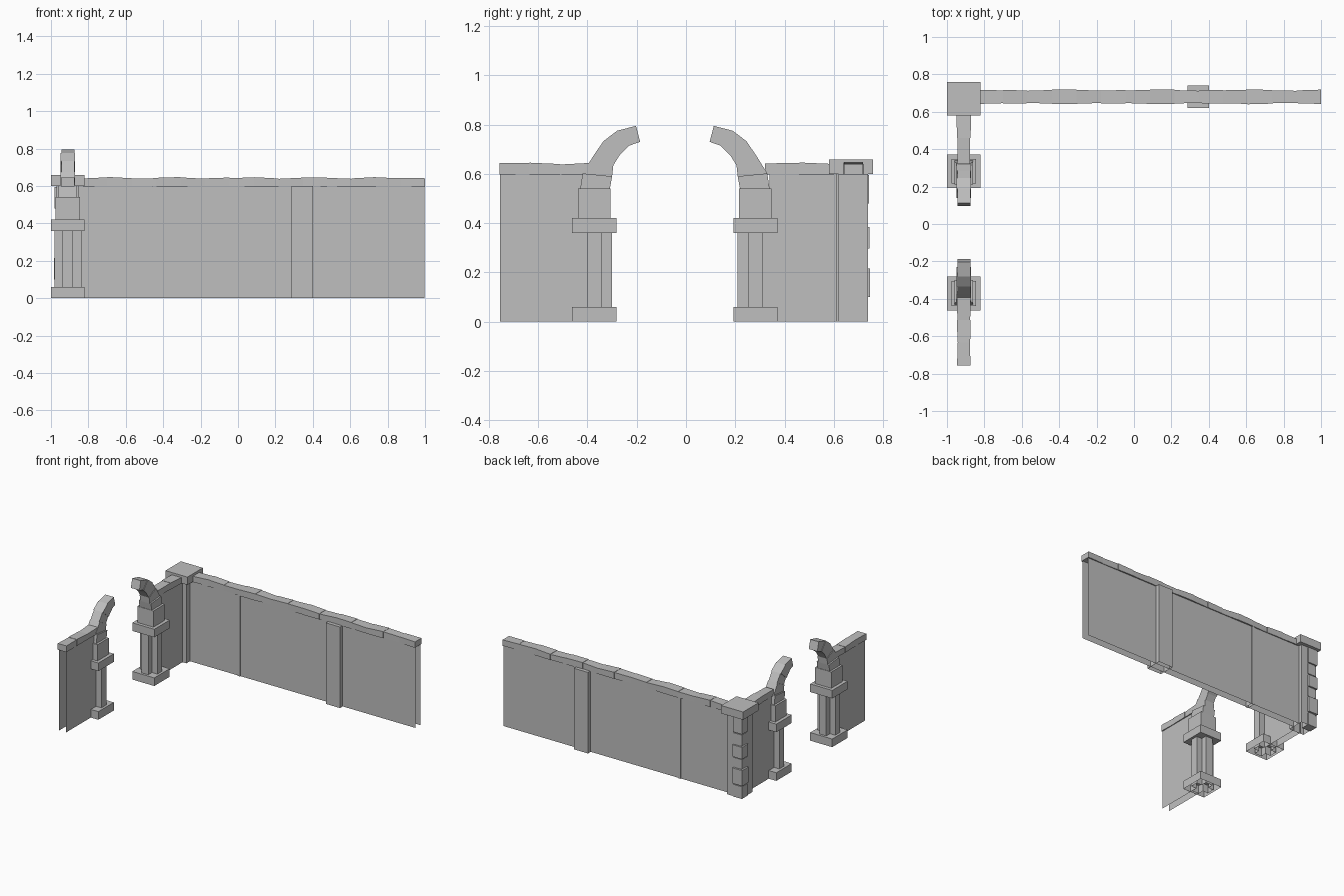
import bpy, bmesh, math
from mathutils import Vector

cube = bpy.data.objects.get("Cube")
if cube:
    bpy.data.objects.remove(cube, do_unlink=True)

stone = bpy.data.materials.new("grey_stone")
stone.use_nodes = True
grey = (0.52, 0.52, 0.52, 1)
stone.diffuse_color = grey
bsdf = stone.node_tree.nodes["Principled BSDF"]
bsdf.inputs["Base Color"].default_value = grey
bsdf.inputs["Roughness"].default_value = 0.9


def finish(name, bm):
    mesh = bpy.data.meshes.new(name)
    bmesh.ops.recalc_face_normals(bm, faces=bm.faces)
    bm.to_mesh(mesh)
    bm.free()
    mesh.materials.append(stone)
    obj = bpy.data.objects.new(name, mesh)
    bpy.context.collection.objects.link(obj)
    return obj


def hexa(bm, low, high, open_low=False):
    """Solid between two matching loops of points."""
    a = [bm.verts.new(p) for p in low]
    b = [bm.verts.new(p) for p in high]
    n = len(a)
    for i in range(n):
        j = (i + 1) % n
        bm.faces.new((a[i], a[j], b[j], b[i]))
    bm.faces.new(b)
    if not open_low:
        bm.faces.new(a[::-1])


def box(bm, x, y, z, open_low=False):
    ring = [(x[0], y[0]), (x[1], y[0]), (x[1], y[1]), (x[0], y[1])]
    hexa(bm, [(*p, z[0]) for p in ring], [(*p, z[1]) for p in ring], open_low)


def centred(bm, cx, cy, hx, hy, z0, z1, open_low=False):
    box(bm, (cx - hx, cx + hx), (cy - hy, cy + hy), (z0, z1), open_low)


WALL_X, WALL_Y, WALL_TOP = -0.91, 0.68, 0.6


def place(along_x, t, side, z):
    return (t, WALL_Y + side, z) if along_x else (WALL_X + side, t, z)


# Hollow wall made of two facing sheets
def wall(name, along_x, start, end):
    bm = bmesh.new()
    for side in (-0.028, 0.028):
        bm.faces.new([bm.verts.new(place(along_x, t, side, z)) for t, z in
                      ((start, 0), (end, 0), (end, WALL_TOP), (start, WALL_TOP))])
    finish(name, bm)


# Row of slightly uneven coping stones
def coping(name, along_x, start, end):
    bm = bmesh.new()
    count = max(2, round(abs(end - start) / 0.13))

    def section(t, extra):
        half = 0.035 + 0.003 * math.sin(13 * t) + extra
        top = 0.642 + 0.004 * math.sin(17 * t + 1) + extra
        return [place(along_x, t, s, z) for s, z in
                ((-half, WALL_TOP - 0.002), (half, WALL_TOP - 0.002), (half, top), (-half, top))]

    step = (end - start) / count
    for i in range(count):
        extra = 0.002 * (i % 2)
        hexa(bm, section(start + i * step, extra), section(start + (i + 1) * step, extra))
    finish(name, bm)


wall("back_wall", True, -0.86, 0.998)
coping("back_wall_coping", True, -0.83, 1.0)
wall("rear_side_wall", False, 0.34, 0.62)
coping("rear_side_coping", False, 0.32, 0.6)
wall("front_side_wall", False, -0.755, -0.42)
coping("front_side_coping", False, -0.757, -0.39)

# Pilasters on the back wall
bm = bmesh.new()
centred(bm, 0.343, WALL_Y, 0.058, 0.06, 0, WALL_TOP, True)
finish("wide_pilaster", bm)
bm = bmesh.new()
centred(bm, -0.445, WALL_Y, 0.01, 0.034, 0, WALL_TOP, True)
finish("narrow_pilaster", bm)

# Corner pillar with cap and outer corner stones
bm = bmesh.new()
centred(bm, WALL_X, 0.672, 0.06, 0.062, 0, WALL_TOP, True)
finish("corner_pillar", bm)
bm = bmesh.new()
centred(bm, WALL_X, 0.67, 0.09, 0.09, WALL_TOP, 0.658)
finish("corner_pillar_cap", bm)
bm = bmesh.new()
for z0, z1, out in ((0, 0.09, 0.006), (0.1, 0.215, 0.014), (0.222, 0.29, 0.005),
                    (0.297, 0.385, 0.012), (0.395, 0.472, 0.005), (0.48, 0.595, 0.01)):
    box(bm, (-0.97 - out, -0.905), (0.675, 0.734 + out), (z0, z1))
finish("corner_stones", bm)

# Gate columns and broken arch: profile across the arch, rear side mirrored
JOINTS = [((-0.43, 0.535), (-0.31, 0.535)), ((-0.42, 0.602), (-0.30, 0.59)),
          ((-0.375, 0.675), (-0.295, 0.635)), ((-0.335, 0.733), (-0.27, 0.675)),
          ((-0.28, 0.775), (-0.23, 0.715)), ((-0.203, 0.795), (-0.186, 0.73))]


def gate_side(label, mirrored):
    def my(y):
        return -0.09 - y if mirrored else y

    cy = my(-0.372)
    for part, half, z0, z1, hollow in (("column_base", 0.09, 0, 0.06, True),
                                       ("column_capital", 0.09, 0.36, 0.42, False),
                                       ("column_impost", 0.066, 0.42, 0.54, False)):
        bm = bmesh.new()
        centred(bm, WALL_X, cy, half, half, z0, z1, hollow)
        finish(label + part, bm)

    # Cross-shaped shaft
    bm = bmesh.new()
    a, b = 0.0285, 0.072
    quarter = [Vector((a, a)), Vector((a, b)), Vector((-a, b))]
    ring = []
    for k in range(4):
        c, s = round(math.cos(k * math.pi / 2)), round(math.sin(k * math.pi / 2))
        ring += [(WALL_X + c * p.x - s * p.y, cy + s * p.x + c * p.y) for p in quarter]
    hexa(bm, [(*p, 0) for p in ring], [(*p, 0.36) for p in ring], True)
    finish(label + "column_shaft", bm)

    # Arch stones of alternating width
    bm = bmesh.new()
    for i, (lower, upper) in enumerate(zip(JOINTS, JOINTS[1:])):
        half = 0.05 if i == 0 else 0.035 + 0.004 * (i % 2)

        def loop(joint):
            (y0, z0), (y1, z1) = joint
            return [(WALL_X + s * half, my(y), z) for s, y, z in
                    ((-1, y0, z0), (1, y0, z0), (1, y1, z1), (-1, y1, z1))]
        hexa(bm, loop(lower), loop(upper))
    finish(label + "arch_stones", bm)


gate_side("front_", False)
gate_side("rear_", True)
